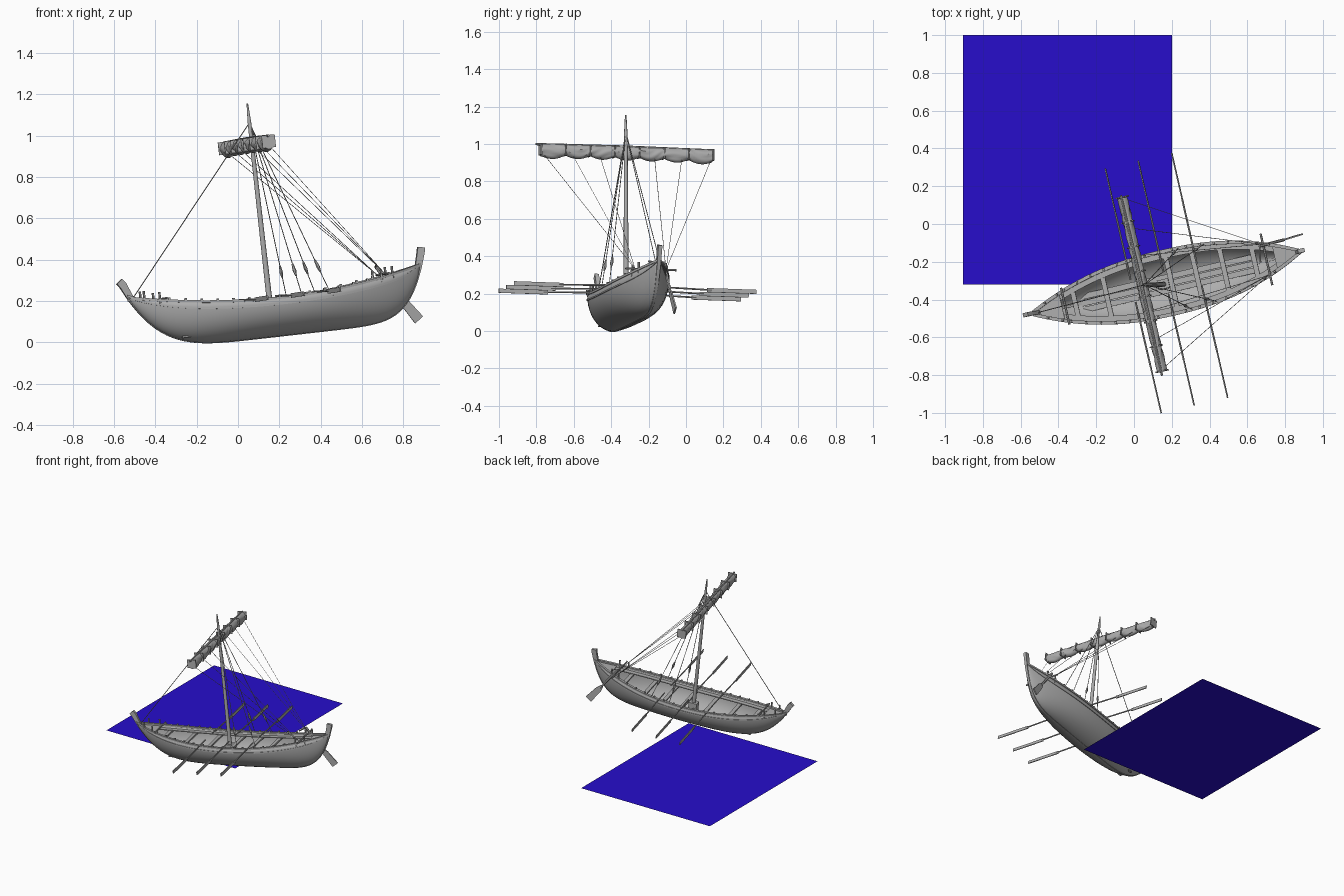
import bpy, bmesh, math
from mathutils import Vector, Matrix

if "Cube" in bpy.data.objects:
    bpy.data.objects.remove(bpy.data.objects["Cube"], do_unlink=True)

# The ship is built along its own x axis, then turned, pitched and heeled
SHIP = (Matrix.Translation((0.15, -0.325, 0.007))
        @ Matrix.Rotation(math.radians(13.1), 4, 'Z')
        @ Matrix.Rotation(math.radians(-6.3), 4, 'Y')
        @ Matrix.Rotation(math.radians(-2), 4, 'X'))


def material(name, colour):
    m = bpy.data.materials.new(name)
    m.diffuse_color = (*colour, 1)
    m.use_nodes = True
    m.node_tree.nodes["Principled BSDF"].inputs["Base Color"].default_value = (*colour, 1)
    return m


GREY = material("weathered grey", (0.42, 0.42, 0.42))
BLUE = material("sea blue", (0.02, 0.004, 0.6))


def finish(name, bm, mat=GREY, matrix=SHIP, smooth=True):
    bmesh.ops.recalc_face_normals(bm, faces=bm.faces)
    mesh = bpy.data.meshes.new(name)
    bm.to_mesh(mesh)
    bm.free()
    mesh.materials.append(mat)
    ob = bpy.data.objects.new(name, mesh)
    bpy.context.collection.objects.link(ob)
    ob.matrix_world = matrix
    if smooth:
        bpy.ops.object.select_all(action='DESELECT')
        ob.select_set(True)
        bpy.context.view_layer.objects.active = ob
        bpy.ops.object.shade_smooth_by_angle(angle=math.radians(40))
    return ob


def loft(bm, rings, closed=True):
    rows = [[bm.verts.new(p) for p in ring] for ring in rings]
    n = len(rows[0])
    for a, b in zip(rows, rows[1:]):
        for i in range(n if closed else n - 1):
            j = (i + 1) % n
            bm.faces.new((a[i], a[j], b[j], b[i]))
    if closed:
        bm.faces.new(rows[0])
        bm.faces.new(rows[-1])


def rod(bm, p, q, r0, r1=None, n=6):
    p, q = Vector(p), Vector(q)
    turn = (q - p).to_track_quat('Z', 'Y')
    rings = []
    for c, r in ((p, r0), (q, r0 if r1 is None else r1)):
        rings.append([c + turn @ Vector((r * math.cos(a), r * math.sin(a), 0))
                      for a in (math.tau * i / n for i in range(n))])
    loft(bm, rings)


def box(bm, centre, size):
    m = Matrix.Translation(centre) @ Matrix.Diagonal((*size, 1))
    bmesh.ops.create_cube(bm, size=1, matrix=m)


# Hull lines: u runs from -1 at the bow to 1 at the stern
def station(u): return 0.055 + 0.755 * u
def at(s): return (s - 0.055) / 0.755
def keel_z(u): return 0.02 + 0.32 * abs(u) ** (5 if u < 0 else 8)
def rim_z(u): return max(0.2 + 0.09 * u * u, keel_z(u) + 0.004)
def beam(u): return 0.168 * max(1 - abs(u / 0.98) ** 2.3, 0.015)


def skin(u, t):
    """Point on the hull at girth t: -1 is one rim, 0 the keel, 1 the other rim."""
    z = keel_z(u) + (rim_z(u) - keel_z(u)) * abs(t) ** 1.7
    return Vector((station(u), beam(u) * math.sin(t * math.pi / 2), z))


US = [-0.965 + 1.94 * i / 48 for i in range(49)]

# Hull shell
bm = bmesh.new()
loft(bm, [[skin(u, -1 + i / 10) for i in range(21)] for u in US], closed=False)
hull = finish("hull", bm)
shell = hull.modifiers.new("planking", 'SOLIDIFY')
shell.thickness, shell.offset = 0.008, 0

# Keel with rising stem and stern posts
bm = bmesh.new()
path = [Vector((station(u), 0, keel_z(u))) for u in [-1 + i / 30 for i in range(61)]]
path = [Vector((-0.715, 0, 0.36))] + path + [Vector((0.815, 0, 0.365))]
rings = []
for i, p in enumerate(path):
    d = (path[min(i + 1, len(path) - 1)] - path[max(i - 1, 0)]).normalized()
    up = Vector((-d.z, 0, d.x))
    u = at(p.x)
    deep = 0.012 + 0.018 * min(abs(u), 1) ** 8
    w = 0.006 + 0.005 * min(abs(u), 1) ** 8
    rings.append([p + up * a + Vector((0, b, 0)) for a, b in
                  ((-0.006, -w), (-0.006, w), (deep, w), (deep, -w))])
loft(bm, rings)
finish("keel_and_end_posts", bm)

# Gunwales, outer wales and inner shelves follow the rim on both sides
for name, t, drop, inner, outer, half in (("gunwale", 1, 0, -0.01, 0.009, 0.006),
                                          ("outer_wale", 0.9, 0, -0.004, 0.008, 0.004),
                                          ("inner_shelf", 1, 0.022, -0.038, -0.002, 0.003)):
    bm = bmesh.new()
    for side in (-1, 1):
        rings = []
        for u in US:
            p = skin(u, t)
            y0, y1 = max(p.y + inner, 0.0005), max(p.y + outer, 0.001)
            z = p.z - drop
            rings.append([(p.x, side * y, z + h) for y, h in
                          ((y0, -half), (y1, -half), (y1, half), (y0, half))])
        loft(bm, rings)
    finish(name, bm)

# Thwarts, centre planks and mast step
bm = bmesh.new()
for s in (-0.45, -0.28, -0.1, 0.07, 0.21, 0.36, 0.53):
    u = at(s)
    box(bm, (s, 0, rim_z(u) - 0.03), (0.026, 2 * beam(u) - 0.01, 0.012))
finish("thwarts", bm, smooth=False)
bm = bmesh.new()
for y in (-0.035, 0, 0.035):
    box(bm, (0.04, y, 0.065), (0.95, 0.03, 0.008))
box(bm, (0.025, 0, 0.12), (0.06, 0.05, 0.1))
finish("centre_planks", bm, smooth=False)

# Small decks at both ends
bm = bmesh.new()
for lo, hi in ((-0.96, -0.76), (0.78, 0.97)):
    us = [lo + (hi - lo) * i / 6 for i in range(7)]
    loft(bm, [[(station(u), k * (beam(u) - 0.002), rim_z(u) - 0.012 + h) for k, h in
               ((-1, 0), (1, 0), (1, 0.006), (-1, 0.006))] for u in us])
finish("end_decks", bm, smooth=False)

# Pegs along the rim, tall mooring posts and cross beams near the ends
bm = bmesh.new()
for side in (-1, 1):
    for i in range(15):
        u = -0.72 + 0.1 * i
        p = skin(u, 1) * 1
        p.y *= side
        box(bm, p + Vector((0, 0, 0.009)), (0.01, 0.014, 0.012))
    for s in (-0.6, -0.53, 0.57, 0.63):
        p = skin(at(s), 1)
        rod(bm, (s, side * p.y, p.z - 0.02), (s, side * p.y, p.z + 0.04), 0.006)
finish("rim_pegs", bm)
bm = bmesh.new()
for s, half in ((-0.5, 0.1), (0.6, 0.14)):
    z = rim_z(at(s)) + 0.012
    rod(bm, (s, -half, z), (s, half, z), 0.006)
finish("cross_beams", bm)

# Rowing oars
bm = bmesh.new()
for s in (-0.135, 0.045, 0.228):
    for side in (-1, 1):
        rod(bm, (s, side * 0.06, 0.212), (s, side * 0.42, 0.203), 0.005)
        box(bm, (s, side * 0.53, 0.202), (0.006, 0.27, 0.022))
finish("rowing_oars", bm)

# Steering oar and tiller on one quarter
bm = bmesh.new()
top, neck, tip = Vector((0.585, 0.075, 0.3)), Vector((0.7, 0.085, 0.126)), Vector((0.774, 0.095, 0.02))
rod(bm, top, neck, 0.008)
rod(bm, top, (0.57, -0.01, 0.305), 0.005)
along = (tip - neck).normalized()
wide = Vector((along.z, 0, -along.x)).normalized()
loft(bm, [[c + wide * a * w + Vector((0, b, 0)) for a, b in
           ((-1, -0.004), (1, -0.004), (1, 0.004), (-1, 0.004))]
          for c, w in ((neck - along * 0.02, 0.009), (neck + along * 0.02, 0.021), (tip, 0.026))])
finish("steering_oar", bm)

# Mast
bm = bmesh.new()
mast = [(0.03, 0.015), (0.5, 0.0125), (0.98, 0.01), (1.06, 0.009), (1.153, 0.004)]
loft(bm, [[(0.025 + r * math.cos(a), -0.012 * z + r * math.sin(a), z)
           for a in (math.tau * i / 10 for i in range(10))] for z, r in mast])
finish("mast", bm)

# Yard and furled sail with a scalloped lower edge
bm = bmesh.new()
for side in (-1, 1):
    rod(bm, (0, -0.01, 0.982), (0, -0.01 + side * 0.49, 0.982), 0.01, 0.006, 8)
finish("yard", bm)
bm = bmesh.new()
rings = []
for i in range(85):
    y = -0.475 + 0.94 * i / 84
    depth = 0.056 + 0.018 * abs(math.cos(math.pi * y / 0.135)) + 0.012 * abs(2 * y) ** 4
    ring = []
    for k in range(20):
        a = math.tau * k / 20
        fold = 1 + 0.12 * math.sin(5 * a + 6 * math.sin(y * 18))
        ring.append((0.002 + 0.026 * fold * math.cos(a), y,
                     0.984 - depth / 2 + depth / 2 * math.sin(a)))
    rings.append(ring)
loft(bm, rings)
finish("furled_sail", bm)
bm = bmesh.new()
for i in range(8):
    box(bm, (0.002, -0.475 + 0.135 * i, 0.955), (0.066, 0.006, 0.062))
finish("sail_ties", bm, smooth=False)

# Forestay, shrouds with blocks, and lines from the yard to the stern
bm = bmesh.new()
head = Vector((0.025, -0.012, 1.06))
rod(bm, head, (-0.655, 0, 0.27), 0.0025, n=5)
for side in (-1, 1):
    for s in (0.15, 0.29):
        foot = skin(at(s), 1)
        foot.y *= side
        rod(bm, foot, head, 0.0022, n=5)
        block = foot.lerp(head, 0.14)
        rod(bm, block, foot.lerp(head, 0.18), 0.009, 0.005)
        rod(bm, block, foot.lerp(head, 0.11), 0.009, 0.004)
    for y in (0.46, 0.3, 0.15):
        rod(bm, (0.01, side * y, 0.93), (0.59, side * 0.085, 0.26), 0.0015, n=4)
finish("rigging", bm)

# Flat sheet of water beside the ship
bm = bmesh.new()
bm.faces.new([bm.verts.new(p) for p in
              ((-0.905, -0.32, 0), (0.2, -0.32, 0), (0.2, 1, 0), (-0.905, 1, 0))])
finish("water_sheet", bm, BLUE, Matrix.Identity(4), smooth=False)
